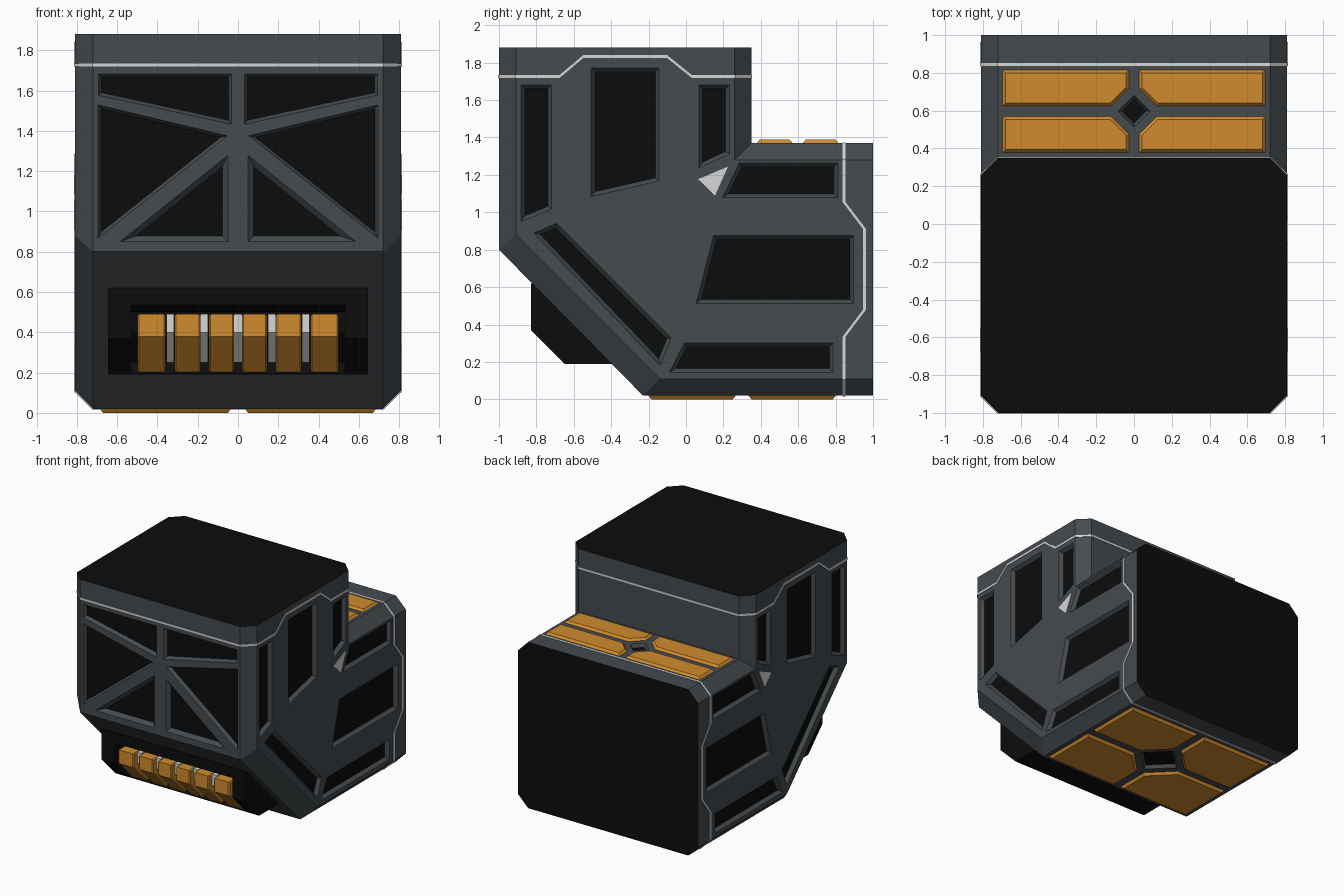
import bpy, bmesh
from mathutils import Vector

if "Cube" in bpy.data.objects:
    bpy.data.objects.remove(bpy.data.objects["Cube"])


def material(name, r, g, b):
    m = bpy.data.materials.new(name)
    m.diffuse_color = (r, g, b, 1)
    m.use_nodes = True
    m.node_tree.nodes["Principled BSDF"].inputs["Base Color"].default_value = m.diffuse_color
    return m


GREY = material("slate grey", 0.060, 0.070, 0.078)
BLACK = material("black", 0.0038, 0.0038, 0.0038)
ORANGE = material("orange", 0.63, 0.26, 0.027)
WHITE = material("pale grey", 0.68, 0.68, 0.68)


def inset(poly, d):
    """Offset a 2D polygon inward by d (outward when negative)."""
    n = len(poly)
    p = [Vector(q) for q in poly]
    area = sum(p[i].x * p[(i + 1) % n].y - p[(i + 1) % n].x * p[i].y for i in range(n))
    s = 1 if area > 0 else -1
    out = []
    for i in range(n):
        e1 = (p[i] - p[i - 1]).normalized()
        e2 = (p[(i + 1) % n] - p[i]).normalized()
        n1, n2 = Vector((-e1.y, e1.x)) * s, Vector((-e2.y, e2.x)) * s
        m = n1 + n2
        out.append(tuple(p[i] + m * (d * 2 / m.length_squared)))
    return out


def ring(poly, axis, level):
    """Lift a 2D polygon to 3D on the plane where axis = level."""
    if axis == "x":
        return [(level, a, b) for a, b in poly]
    if axis == "y":
        return [(a, level, b) for a, b in poly]
    return [(a, b, level) for a, b in poly]


def loft(bm, rings, end_mat=0):
    """Skin closed rings and cap both ends."""
    vs = [[bm.verts.new(c) for c in r] for r in rings]
    n = len(vs[0])
    for r1, r2 in zip(vs, vs[1:]):
        for i in range(n):
            bm.faces.new((r1[i], r1[(i + 1) % n], r2[(i + 1) % n], r2[i]))
    bm.faces.new(vs[0])
    bm.faces.new(vs[-1]).material_index = end_mat


def finish(bm, name, *mats):
    bmesh.ops.recalc_face_normals(bm, faces=bm.faces)
    me = bpy.data.meshes.new(name)
    bm.to_mesh(me)
    bm.free()
    for m in mats:
        me.materials.append(m)
    ob = bpy.data.objects.new(name, me)
    bpy.context.collection.objects.link(ob)
    return ob


def boolean(ob, cutter, op):
    mod = ob.modifiers.new("cut", "BOOLEAN")
    mod.operation, mod.solver, mod.object = op, "EXACT", cutter
    bpy.context.view_layer.objects.active = ob
    bpy.ops.object.modifier_apply(modifier=mod.name)
    bpy.data.objects.remove(cutter)


def prism(name, poly, x0, x1, *mats):
    bm = bmesh.new()
    loft(bm, [ring(poly, "x", x0), ring(poly, "x", x1)])
    return finish(bm, name, *mats)


# Stepped hull: full profile in the middle, pulled-in profile on the side faces
CORE = [(-1, 1.88), (.35, 1.88), (.35, 1.37), (1, 1.37), (1, .02), (-.23, .02), (-1, .80)]
SIDE = [(-.91, 1.88), (.26, 1.88), (.26, 1.28), (1, 1.28), (1, .11), (-.14, .11), (-.91, .88)]


def hull(name, grow, *mats):
    bm = bmesh.new()
    core, side = inset(CORE, -grow), inset(SIDE, -grow)
    loft(bm, [ring(side, "x", -.81 - grow), ring(core, "x", -.72 - grow * .5),
              ring(core, "x", .72 + grow * .5), ring(side, "x", .81 + grow)])
    for f in bm.faces:   # black roof and black back face
        if all(v.co.z > 1.87 for v in f.verts) or all(v.co.y > .99 for v in f.verts):
            f.material_index = min(1, len(mats) - 1)
    return finish(bm, name, *mats)


body = hull("hull", 0, GREY, BLACK)

# Recessed black panels
side_panels = [
    [(-.885, 1.685), (-.715, 1.685), (-.715, 1.015), (-.885, .945)],
    [(-.51, 1.775), (-.14, 1.775), (-.14, 1.165), (-.51, 1.08)],
    [(.065, 1.685), (.235, 1.685), (.235, 1.31), (.065, 1.23)],
    [(.283, 1.267), (.815, 1.267), (.815, 1.075), (.19, 1.075)],
    [(.145, .88), (.9, .88), (.9, .51), (.05, .51)],
    [(-.01, .305), (.79, .305), (.79, .14), (-.095, .14)],
    [(-.82, .89), (-.69, .945), (-.075, .33), (-.137, .175)],
]
front_panels = [
    ([(.03, 1.685), (.695, 1.685), (.695, 1.575), (.03, 1.43)], .018),
    ([(.695, 1.53), (.695, .865), (.05, 1.376)], .016),
    ([(.045, 1.29), (.045, .845), (.60, .845)], .033),
]
DEPTH = .028
cut = bmesh.new()


def recess(poly, axis, level, sign, width):
    loft(cut, [ring(inset(poly, -.004), axis, level + sign * .01),
               ring(inset(poly, width), axis, level - sign * DEPTH)], 1)


for s in (-1, 1):
    for p in side_panels:
        recess(p, "x", s * .81, s, .024)
    for p, w in front_panels:
        recess([(s * a, b) for a, b in p], "y", -1, -1, w)


def diamond(y, r):
    return [(r, y), (0, y + r), (-r, y), (0, y - r)]


recess(diamond(.597, .085), "z", 1.37, 1, .015)
recess(diamond(.30, .18), "z", .02, -1, .015)
boolean(body, finish(cut, "cutter", GREY, BLACK), "DIFFERENCE")

# Pale trim lines: thin shell of the hull kept only inside a band
top_path = [(-1.1, 1.727), (-.675, 1.727), (-.55, 1.832), (-.10, 1.832), (.03, 1.727), (.5, 1.727)]
rear_path = [(.845, 1.5), (.845, 1.055), (.955, .91), (.955, .48), (.845, .335), (.845, -.1)]
W = .008
for name, path, dy, dz in (("upper_trim", top_path, 0, W), ("rear_trim", rear_path, W, 0)):
    band = [(y + dy, z + dz) for y, z in path] + [(y - dy, z - dz) for y, z in reversed(path)]
    boolean(hull(name, .004, WHITE), prism("band", band, -1, 1, WHITE), "INTERSECT")

# Pale triangle markers on each side
for s, n in ((-1, "left"), (1, "right")):
    prism(n + "_marker", [(.065, 1.177), (.225, 1.245), (.155, 1.09)], s * .80, s * .815, WHITE)


# Orange plates on the rear deck and underside, four round each diamond
def plates(name, yc, z0, z1, ys, x1, gap, cham, bev):
    bm = bmesh.new()
    for s in (-1, 1):
        for t in (-1, 1):
            p = [(gap + cham, gap), (x1, gap), (x1, ys), (gap, ys), (gap, gap + cham)]
            p = [(s * a, yc + t * b) for a, b in p]
            loft(bm, [ring(p, "z", z0), ring(inset(p, bev), "z", z1)])
    return finish(bm, name, ORANGE)


plates("deck_plates", .597, 1.365, 1.388, .223, .70, .023, .095, .02)
plates("underside_plates", .30, .025, 0, .505, .69, .03, .19, .02)

# Black vent box under the sloping front, hollowed for the fins
box = prism("vent_box", [(-.83, .62), (-.83, .37), (-.65, .19), (-.3, .19), (-.3, .5), (-.7, .62)],
            -.645, .645, BLACK)
bm = bmesh.new()
hollow = [(-1, .60), (-.74, .50), (-.74, .40), (-.60, .25), (-.75, .10), (-1, .10)]
loft(bm, [ring(hollow, "x", -.53), ring(hollow, "x", .53)])
boolean(box, finish(bm, "cutter", BLACK), "DIFFERENCE")

# Orange fins with pale bars between them
fin = [(-.828, .49), (-.828, .38), (-.65, .202), (-.56, .25), (-.70, .49)]
bar = [(-.785, .49), (-.785, .40), (-.635, .25), (-.57, .25), (-.70, .49)]
fins = bmesh.new()
for c, w in ((.0825, .0625), (.25, .065), (.43, .07)):
    for s in (-1, 1):
        a, b = s * c - w, s * c + w
        small = inset(fin, .008)
        loft(fins, [ring(small, "x", a), ring(fin, "x", a + .008),
                    ring(fin, "x", b - .008), ring(small, "x", b)])
finish(fins, "vent_fins", ORANGE)
bars = bmesh.new()
for c in (-.337, -.1675, 0, .1675, .337):
    loft(bars, [ring(bar, "x", c - .019), ring(bar, "x", c + .019)])
finish(bars, "vent_bars", WHITE)
